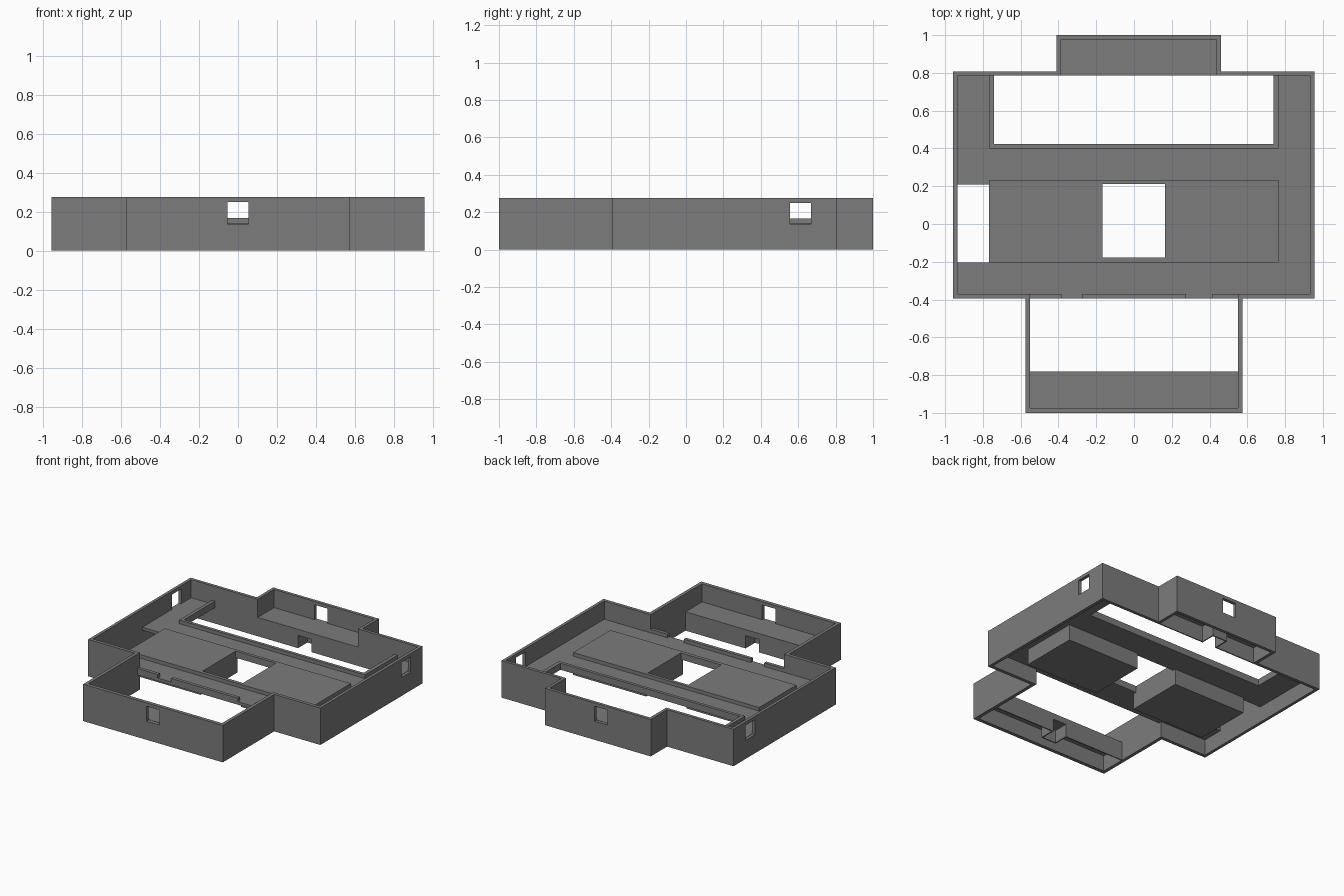
import bpy, bmesh

if "Cube" in bpy.data.objects:
    bpy.data.objects.remove(bpy.data.objects["Cube"])

FLOOR, DECK, TOP = 0.14, 0.167, 0.275   # main levels
UNDER = 0.118                           # underside of floor

# dark grey finish for every part
grey = bpy.data.materials.new("dark_grey")
grey.diffuse_color = (0.2, 0.2, 0.2, 1)
grey.use_nodes = True
grey.node_tree.nodes["Principled BSDF"].inputs["Base Color"].default_value = grey.diffuse_color


def slab(name, z0, z1, rects, holes=()):
    """Extrude a union of rectangles (x0, x1, y0, y1) minus holes from z0 to z1."""
    areas = list(rects) + list(holes)
    xs = sorted({v for r in areas for v in r[:2]})
    ys = sorted({v for r in areas for v in r[2:]})

    def inside(x, y, group):
        return any(r[0] < x < r[1] and r[2] < y < r[3] for r in group)

    bm = bmesh.new()
    for xa, xb in zip(xs, xs[1:]):
        for ya, yb in zip(ys, ys[1:]):
            cx, cy = (xa + xb) / 2, (ya + yb) / 2
            if inside(cx, cy, rects) and not inside(cx, cy, holes):
                bm.faces.new([bm.verts.new((x, y, z0)) for x, y in
                              ((xa, ya), (xb, ya), (xb, yb), (xa, yb))])
    bmesh.ops.remove_doubles(bm, verts=bm.verts, dist=1e-5)
    base = bm.faces[:]
    ext = bmesh.ops.extrude_face_region(bm, geom=base, use_keep_orig=True)["geom"]
    bmesh.ops.translate(bm, vec=(0, 0, z1 - z0),
                        verts=[g for g in ext if isinstance(g, bmesh.types.BMVert)])
    bmesh.ops.recalc_face_normals(bm, faces=bm.faces)
    me = bpy.data.meshes.new(name)
    bm.to_mesh(me)
    bm.free()
    me.materials.append(grey)
    ob = bpy.data.objects.new(name, me)
    bpy.context.collection.objects.link(ob)
    return ob


# outer walls: three joined bays, hollowed out
walls = slab("outer_walls", 0, TOP,
             [(-0.957, 0.955, -0.395, 0.808), (-0.41, 0.46, 0.808, 1.0), (-0.575, 0.575, -1.0, -0.395)],
             [(-0.935, 0.932, -0.37, 0.785), (-0.387, 0.438, 0.785, 0.977),
              (-0.55, 0.55, -0.973, -0.37)])

# square windows through all four sides
for name, r in (("window_cutter_y", (-0.055, 0.055, -1.2, 1.2)),
                ("window_cutter_x", (-1.2, 1.2, 0.557, 0.668))):
    cutter = slab(name, 0.138, 0.25, [r])
    cutter.hide_render = True
    mod = walls.modifiers.new(name, "BOOLEAN")
    mod.object = cutter
    mod.solver = "EXACT"
    bpy.context.view_layer.objects.active = walls
    bpy.ops.object.modifier_apply(modifier=mod.name)
    bpy.data.objects.remove(cutter)

# main floor with its openings
back_opening = (-0.74, 0.738, 0.423, 0.785)
side_opening = (-0.935, -0.767, -0.205, 0.21)
centre_opening = (-0.167, 0.165, -0.177, 0.211)
slab("main_floor", UNDER, FLOOR,
     [(-0.935, 0.932, -0.37, 0.785), (-0.55, 0.55, -0.395, -0.37)],
     [back_opening, side_opening, centre_opening])

# raised platform and the two blocks hanging under it
slab("platform", FLOOR, DECK, [(-0.767, 0.765, -0.203, 0.234)], [centre_opening])
for side, x0, x1 in (("left", -0.767, -0.167), ("right", 0.165, 0.765)):
    slab("platform_block_" + side, 0, FLOOR, [(x0, x1, -0.203, 0.234)])

# curb around the back opening
slab("back_curb", FLOOR, DECK, [(-0.765, 0.765, 0.4, 0.785)], [back_opening])

# low front rails with two gaps
slab("front_rails", FLOOR, DECK,
     [(x0, x1, -0.395, -0.37) for x0, x1 in ((-0.55, -0.385), (-0.275, 0.275), (0.413, 0.55))])


def ledge(name, x0, x1, face, wall):
    """Hollow bench against a bay wall, with an alcove in its face."""
    d = 1 if wall > face else -1
    t, a, depth = 0.008, 0.055, 0.11

    def rect(xa, xb, ya, yb):
        return (xa, xb, min(ya, yb), max(ya, yb))

    slab(name + "_top", UNDER, FLOOR, [rect(x0, x1, face, wall)])
    alcove = rect(-a, a, face, face + d * depth)
    shell = rect(-a - t, a + t, face, face + d * (depth + t))
    slab(name + "_apron", 0, 0.095, [rect(x0, x1, face, face + d * t), shell], [alcove])
    slab(name + "_lintel", 0.095, UNDER, [rect(x0, x1, face, face + d * t), shell])


ledge("back_ledge", -0.387, 0.438, 0.785, 0.977)
ledge("front_ledge", -0.55, 0.55, -0.78, -0.973)
